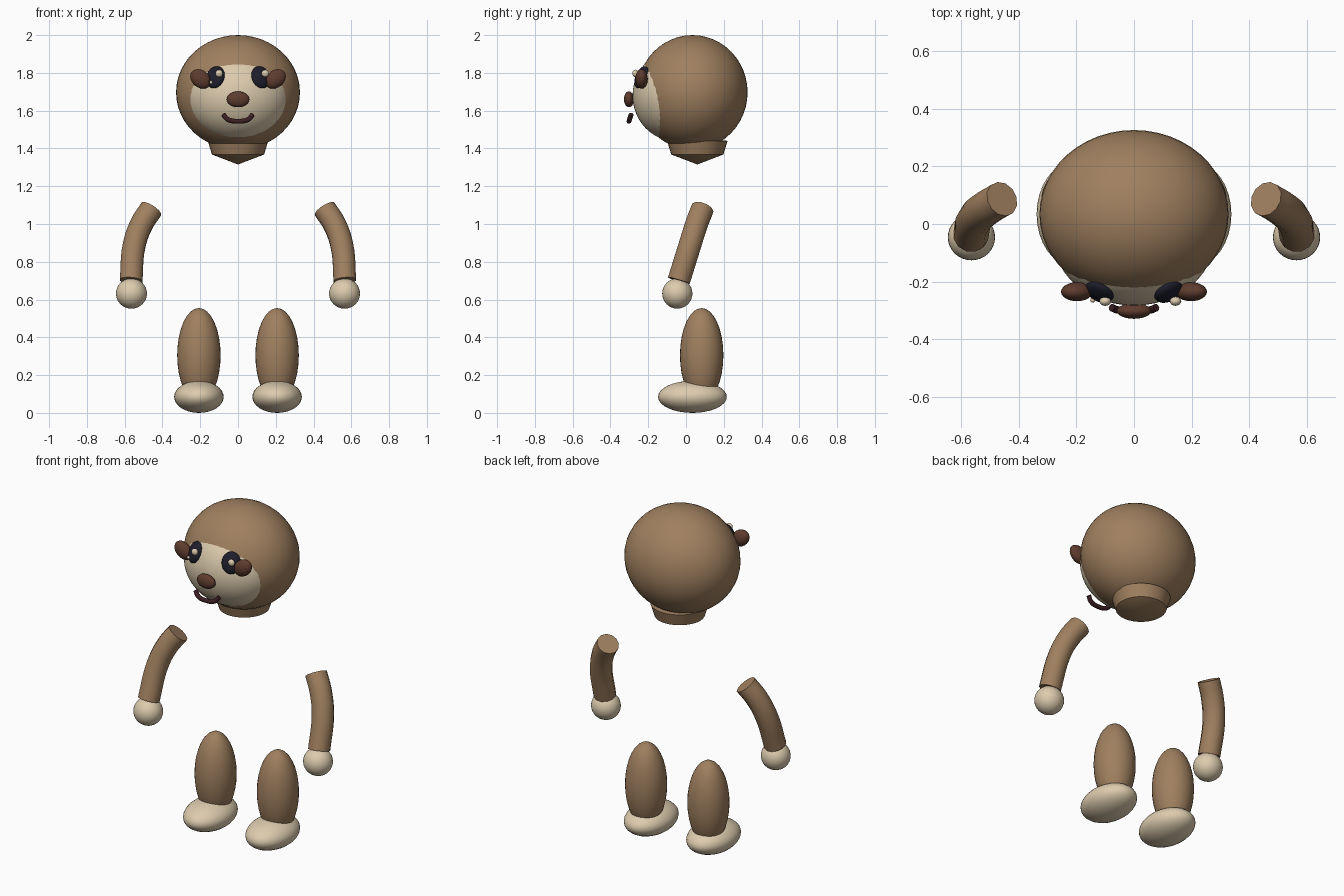
import bpy
import bmesh
from math import radians, cos, sin, pi
from mathutils import Vector

cube = bpy.data.objects.get("Cube")
if cube:
    bpy.data.objects.remove(cube, do_unlink=True)


def material(name, rgb):
    m = bpy.data.materials.new(name)
    m.use_nodes = True
    m.diffuse_color = (*rgb, 1)
    m.node_tree.nodes["Principled BSDF"].inputs["Base Color"].default_value = (*rgb, 1)
    return m


FUR = material("fur brown", (0.35, 0.215, 0.115))
CREAM = material("cream", (0.72, 0.60, 0.42))
DARK = material("dark brown", (0.115, 0.045, 0.028))
NAVY = material("eye navy", (0.012, 0.013, 0.024))
MAROON = material("mouth maroon", (0.045, 0.014, 0.018))


def smooth(obj, angle=35):
    bpy.ops.object.select_all(action='DESELECT')
    obj.select_set(True)
    bpy.context.view_layer.objects.active = obj
    bpy.ops.object.shade_smooth_by_angle(angle=radians(angle))


def ellipsoid(name, center, radii, mat, rot=(0, 0, 0), seg=32):
    bpy.ops.mesh.primitive_uv_sphere_add(segments=seg, ring_count=seg // 2, radius=1,
                                         location=center,
                                         rotation=[radians(a) for a in rot])
    obj = bpy.context.object
    obj.name = name
    obj.scale = radii
    obj.data.materials.append(mat)
    smooth(obj)
    return obj


def tube(name, points, radius, mat, sides):
    """Capped round tube along a smooth path."""
    curve = bpy.data.curves.new(name, 'CURVE')
    curve.dimensions = '3D'
    curve.bevel_depth = radius
    curve.bevel_resolution = (sides - 4) // 2
    curve.use_fill_caps = True
    curve.resolution_u = 6
    spline = curve.splines.new('BEZIER')
    spline.bezier_points.add(len(points) - 1)
    for bp, p in zip(spline.bezier_points, points):
        bp.co = p
        bp.handle_left_type = bp.handle_right_type = 'AUTO'
    obj = bpy.data.objects.new(name, curve)
    bpy.context.collection.objects.link(obj)
    bpy.ops.object.select_all(action='DESELECT')
    obj.select_set(True)
    bpy.context.view_layer.objects.active = obj
    bpy.ops.object.convert(target='MESH')
    obj = bpy.context.object
    obj.name = name
    obj.data.materials.clear()
    obj.data.materials.append(mat)
    smooth(obj, 50)
    return obj


def lathe(name, center, profile, mat, sides=32):
    """Revolve (radius, height) pairs about a vertical axis."""
    bm = bmesh.new()
    verts = [bm.verts.new((r, 0, z)) for r, z in profile]
    edges = [bm.edges.new(pair) for pair in zip(verts, verts[1:])]
    bmesh.ops.spin(bm, geom=verts + edges, cent=(0, 0, 0), axis=(0, 0, 1),
                   angle=2 * pi, steps=sides)
    bmesh.ops.remove_doubles(bm, verts=bm.verts, dist=0.0001)
    bmesh.ops.recalc_face_normals(bm, faces=bm.faces)
    mesh = bpy.data.meshes.new(name)
    bm.to_mesh(mesh)
    bm.free()
    obj = bpy.data.objects.new(name, mesh)
    obj.location = center
    bpy.context.collection.objects.link(obj)
    mesh.materials.append(mat)
    smooth(obj)
    return obj


# Head, face patch and neck
ellipsoid("head", (0, 0.034, 1.697), (0.328, 0.292, 0.303), FUR, seg=48)
ellipsoid("face", (0, -0.05, 1.68), (0.28, 0.233, 0.243), CREAM, seg=48)
lathe("neck", (0, 0.06, 0), [(0, 1.315), (0.138, 1.368), (0.16, 1.44), (0, 1.46)], FUR)

# Nose and smile
ellipsoid("nose", (0, -0.302, 1.66), (0.06, 0.027, 0.042), DARK, seg=24)
smile = [Vector((0.078 * sin(a), -0.302 + 0.012 * (1 - cos(a)), 1.58 - 0.036 * cos(a)))
         for a in (-pi / 2, -pi / 4, 0, pi / 4, pi / 2)]
tube("mouth", smile, 0.013, MAROON, 10)

for s, side in ((1, "left"), (-1, "right")):
    # Eye with an outer brown patch
    ellipsoid(side + "_eye", (0.12 * s, -0.235, 1.777), (0.053, 0.027, 0.062), NAVY,
              rot=(-22, 0, 27 * s), seg=24)
    ellipsoid(side + "_eye_patch", (0.198 * s, -0.235, 1.768), (0.06, 0.033, 0.046), DARK,
              rot=(0, -38 * s, 0), seg=24)
    # Glints sit on the same side of both eyes
    ellipsoid(side + "_large_glint", (0.122 * s + 0.022, -0.268, 1.797),
              (0.02, 0.016, 0.02), CREAM, seg=16)
    ellipsoid(side + "_small_glint", (0.122 * s - 0.021, -0.264, 1.75),
              (0.009, 0.009, 0.009), CREAM, seg=12)

    # Arm and hand
    path = [(0.566 * s, -0.038, 0.70), (0.55 * s, 0.02, 0.886),
            (0.51 * s, 0.056, 1.0), (0.458 * s, 0.087, 1.08)]
    tube(side + "_arm", path, 0.062, FUR, 12)
    ellipsoid(side + "_hand", (0.564 * s, -0.046, 0.632), (0.082, 0.08, 0.08), CREAM)

    # Leg and foot
    ellipsoid(side + "_leg", (0.207 * s, 0.083, 0.305), (0.115, 0.115, 0.25), FUR)
    ellipsoid(side + "_foot", (0.207 * s, 0.034, 0.085), (0.131, 0.182, 0.085), CREAM)
